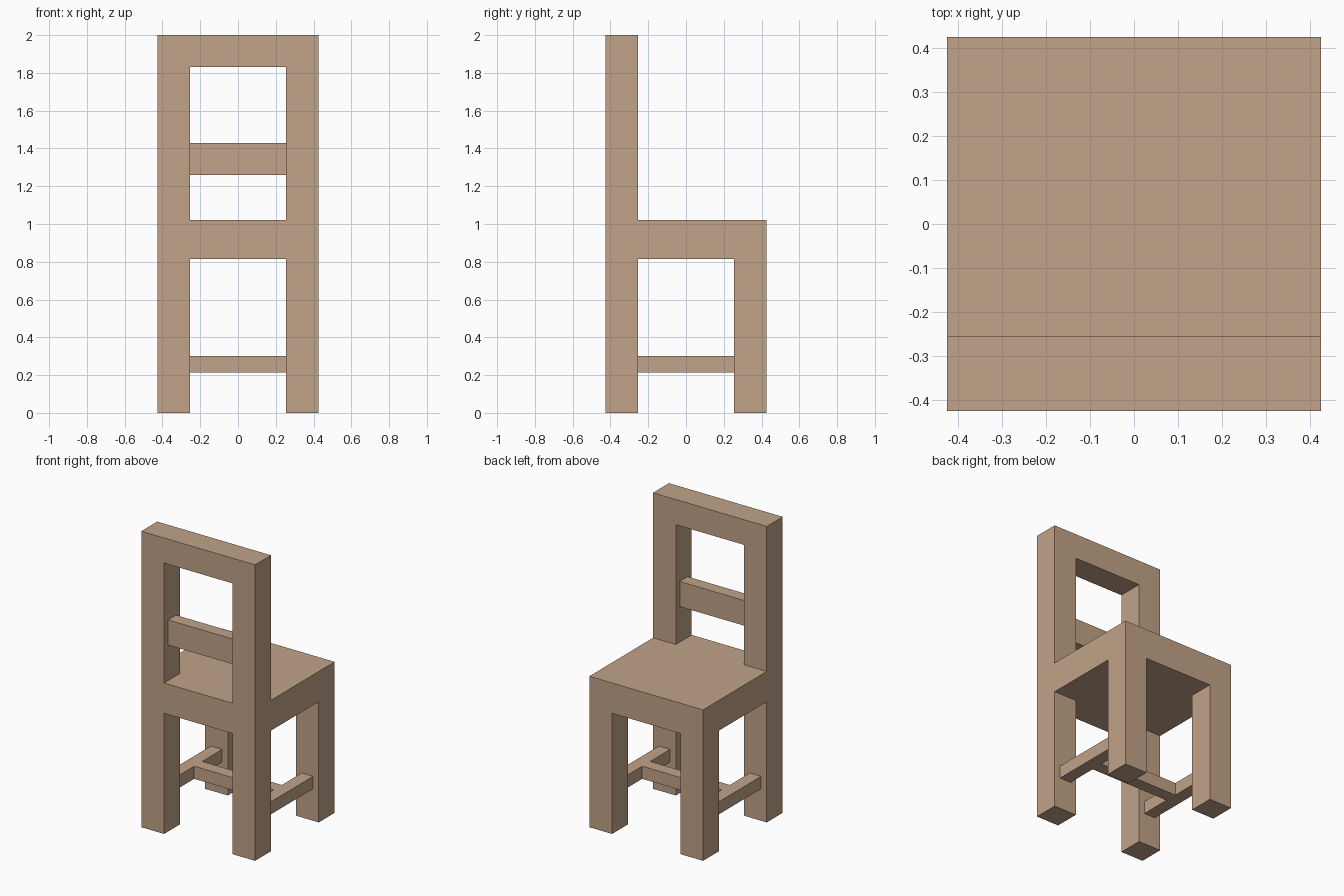
import bpy
import bmesh
from mathutils import Vector

cube = bpy.data.objects.get("Cube")
if cube:
    bpy.data.objects.remove(cube, do_unlink=True)

# Single wood colour
wood = bpy.data.materials.new("light_wood")
wood.use_nodes = True
colour = (0.539, 0.366, 0.246, 1.0)
wood.diffuse_color = colour
bsdf = next(n for n in wood.node_tree.nodes if n.type == 'BSDF_PRINCIPLED')
bsdf.inputs["Base Color"].default_value = colour
bsdf.inputs["Roughness"].default_value = 0.8


def beam(name, x, y, z):
    """Box spanning the (low, high) range on each axis."""
    spans = (x, y, z)
    centre = Vector([(a + b) / 2 for a, b in spans])
    size = Vector([b - a for a, b in spans])
    bm = bmesh.new()
    bmesh.ops.create_cube(bm, size=1.0)
    bmesh.ops.scale(bm, vec=size, verts=bm.verts)
    mesh = bpy.data.meshes.new(name)
    bm.to_mesh(mesh)
    bm.free()
    mesh.materials.append(wood)
    obj = bpy.data.objects.new(name, mesh)
    obj.location = centre
    bpy.context.collection.objects.link(obj)
    return obj


OUT, INN = 0.425, 0.255          # outer and inner faces of the legs
BAR_IN, BAR_OUT = 0.2975, 0.3825  # thin bars, centred in the legs
SEAT_LOW, SEAT_TOP = 0.815, 1.02
RAIL_LOW, TOP = 1.83, 2.0
BAR_Z = (0.215, 0.30)
BACK = (-OUT, -INN)

# Seat block
beam("seat", (-OUT, OUT), (-OUT, OUT), (SEAT_LOW, SEAT_TOP))

# Legs, backrest posts and side stretchers on both sides
for side, s in (("left", 1), ("right", -1)):
    leg_x = tuple(sorted((s * INN, s * OUT)))
    bar_x = tuple(sorted((s * BAR_IN, s * BAR_OUT)))
    beam(f"{side}_backrest_leg", leg_x, BACK, (0, SEAT_LOW))
    beam(f"{side}_seat_leg", leg_x, (INN, OUT), (0, SEAT_LOW))
    beam(f"{side}_backrest_post", leg_x, BACK, (SEAT_TOP, RAIL_LOW))
    beam(f"{side}_stretcher", bar_x, (-INN, INN), BAR_Z)

# Cross stretcher joining the side stretchers
beam("cross_stretcher", (-BAR_IN, BAR_IN), (-0.0425, 0.0425), BAR_Z)

# Backrest slat and top rail
beam("backrest_slat", (-INN, INN), (-BAR_OUT, -BAR_IN), (1.26, 1.43))
beam("top_rail", (-OUT, OUT), BACK, (RAIL_LOW, TOP))
